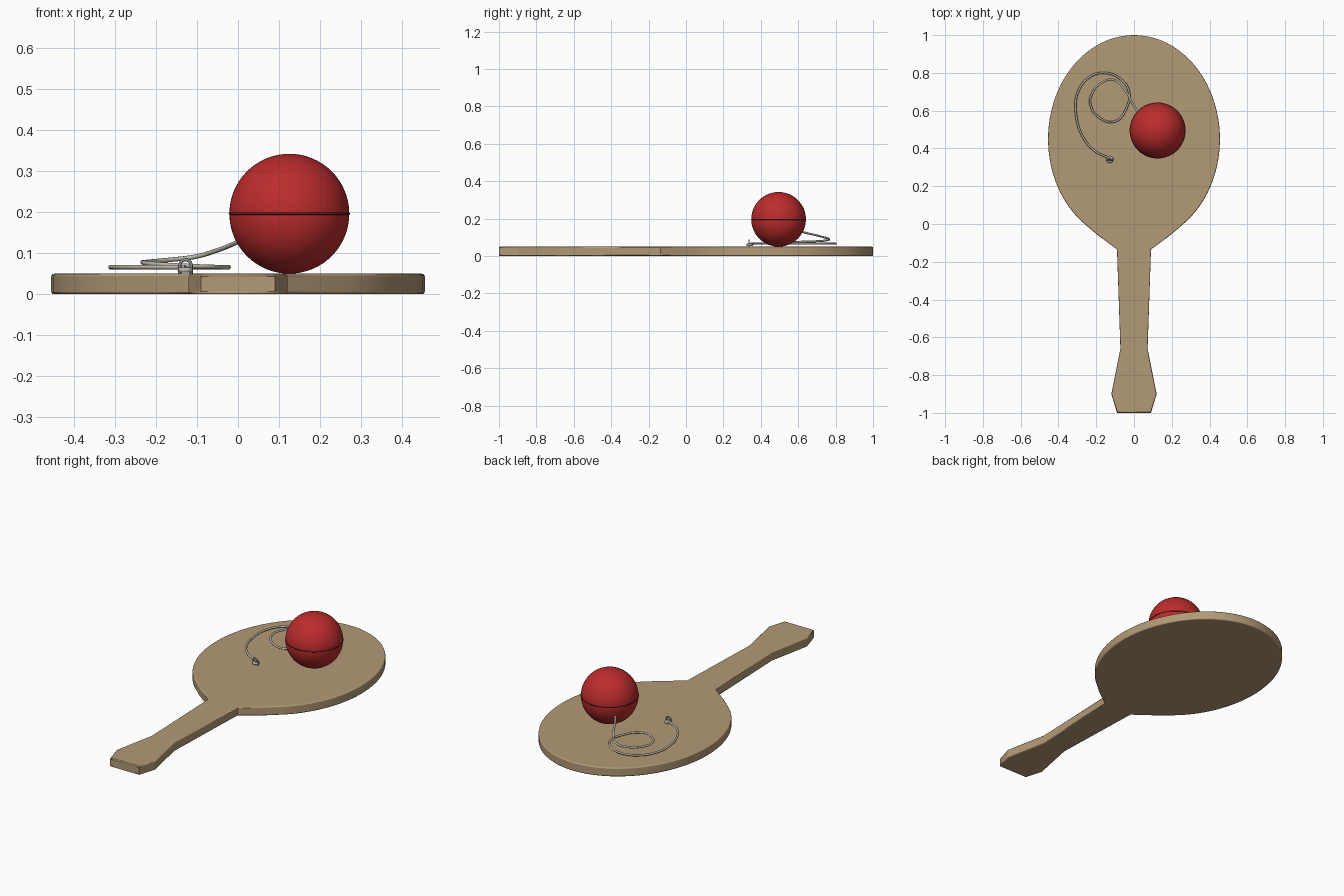
import bpy, bmesh, math
from mathutils import Vector

if "Cube" in bpy.data.objects:
    bpy.data.objects.remove(bpy.data.objects["Cube"])


def material(name, rgb):
    m = bpy.data.materials.new(name)
    m.diffuse_color = (*rgb, 1)
    m.use_nodes = True
    m.node_tree.nodes["Principled BSDF"].inputs["Base Color"].default_value = m.diffuse_color
    return m


WOOD = material("wood", (0.45, 0.32, 0.18))
RED = material("red_rubber", (0.50, 0.025, 0.025))
DARK_RED = material("seam_red", (0.16, 0.01, 0.01))
CORD = material("cord", (0.50, 0.47, 0.39))
STEEL = material("steel", (0.25, 0.25, 0.25))


def smooth(obj, angle=35):
    bpy.ops.object.select_all(action='DESELECT')
    obj.select_set(True)
    bpy.context.view_layer.objects.active = obj
    bpy.ops.object.shade_smooth_by_angle(angle=math.radians(angle))


def wire(name, points, radius, mat, smooth_path=True):
    """Round wire through the given points."""
    cu = bpy.data.curves.new(name, 'CURVE')
    cu.dimensions = '3D'
    cu.bevel_depth = radius
    cu.bevel_resolution = 3
    cu.resolution_u = 6
    cu.use_fill_caps = True
    s = cu.splines.new('BEZIER')
    s.bezier_points.add(len(points) - 1)
    for bp, p in zip(s.bezier_points, points):
        bp.co = p
        bp.handle_left_type = bp.handle_right_type = 'AUTO' if smooth_path else 'VECTOR'
    cu.materials.append(mat)
    obj = bpy.data.objects.new(name, cu)
    bpy.context.collection.objects.link(obj)
    return obj


# Paddle: elliptical head running into a flared handle
A, B, CY, THICK = 0.455, 0.55, 0.45, 0.05
half = []
N = 40
end = math.radians(146)
for i in range(N + 1):
    t = end * i / N
    half.append((A * math.sin(t), CY + B * math.cos(t)))
half += [(0.20, -0.053), (0.09, -0.135), (0.072, -0.66), (0.12, -0.90), (0.09, -1.0)]
outline = half + [(-x, y) for x, y in reversed(half[1:])]

bm = bmesh.new()
base = bm.faces.new([bm.verts.new((x, y, 0)) for x, y in outline])
ext = bmesh.ops.extrude_face_region(bm, geom=[base])
bmesh.ops.translate(bm, vec=(0, 0, THICK),
                    verts=[v for v in ext["geom"] if isinstance(v, bmesh.types.BMVert)])
bmesh.ops.recalc_face_normals(bm, faces=bm.faces)
me = bpy.data.meshes.new("paddle")
bm.to_mesh(me)
bm.free()
me.materials.append(WOOD)
paddle = bpy.data.objects.new("paddle", me)
bpy.context.collection.objects.link(paddle)
smooth(paddle, 25)
bev = paddle.modifiers.new("rounded_rim", 'BEVEL')
bev.width = 0.007
bev.segments = 3
bev.limit_method = 'ANGLE'
bev.angle_limit = math.radians(75)
bev.harden_normals = True

# Ball with its moulding seam
C, R = Vector((0.125, 0.495, 0.196)), 0.146
bpy.ops.mesh.primitive_uv_sphere_add(segments=64, ring_count=32, radius=R, location=C)
ball = bpy.context.object
ball.name = "ball"
ball.data.materials.append(RED)
smooth(ball)
bpy.ops.mesh.primitive_torus_add(major_radius=R - 0.001, minor_radius=0.003,
                                 major_segments=64, minor_segments=8, location=C)
seam = bpy.context.object
seam.name = "ball_seam"
seam.data.materials.append(DARK_RED)
smooth(seam, 60)

# Elastic cord: outer loop on the wood, inner loop rising to the ball
flat = [(-0.128, 0.347), (-0.206, 0.386), (-0.27, 0.46), (-0.307, 0.58), (-0.30, 0.69),
        (-0.243, 0.772), (-0.16, 0.80), (-0.075, 0.77), (-0.026, 0.70), (-0.037, 0.62)]
rising = [(-0.10, 0.543, 0.068), (-0.18, 0.56, 0.072), (-0.231, 0.635, 0.077),
          (-0.217, 0.70, 0.079), (-0.164, 0.753, 0.084), (-0.106, 0.763, 0.091),
          (-0.053, 0.715, 0.106), (0.01, 0.61, 0.132), (0.06, 0.55, 0.155)]
wire("elastic_cord", [(x, y, 0.066) for x, y in flat] + rising, 0.0055, CORD)

# Knot at the cord end
bpy.ops.mesh.primitive_torus_add(major_radius=0.012, minor_radius=0.007, major_segments=20,
                                 minor_segments=10, location=(-0.128, 0.341, 0.059))
knot = bpy.context.object
knot.name = "cord_knot"
knot.data.materials.append(CORD)
smooth(knot, 60)

# Staple pinning the cord
sx, sy, w = -0.128, 0.337, 0.014
arch = [(sx - w * math.cos(math.pi * i / 6), sy, 0.070 + w * math.sin(math.pi * i / 6))
        for i in range(7)]
wire("staple", [(sx - w, sy, 0.04)] + arch + [(sx + w, sy, 0.04)], 0.004, STEEL, False)
